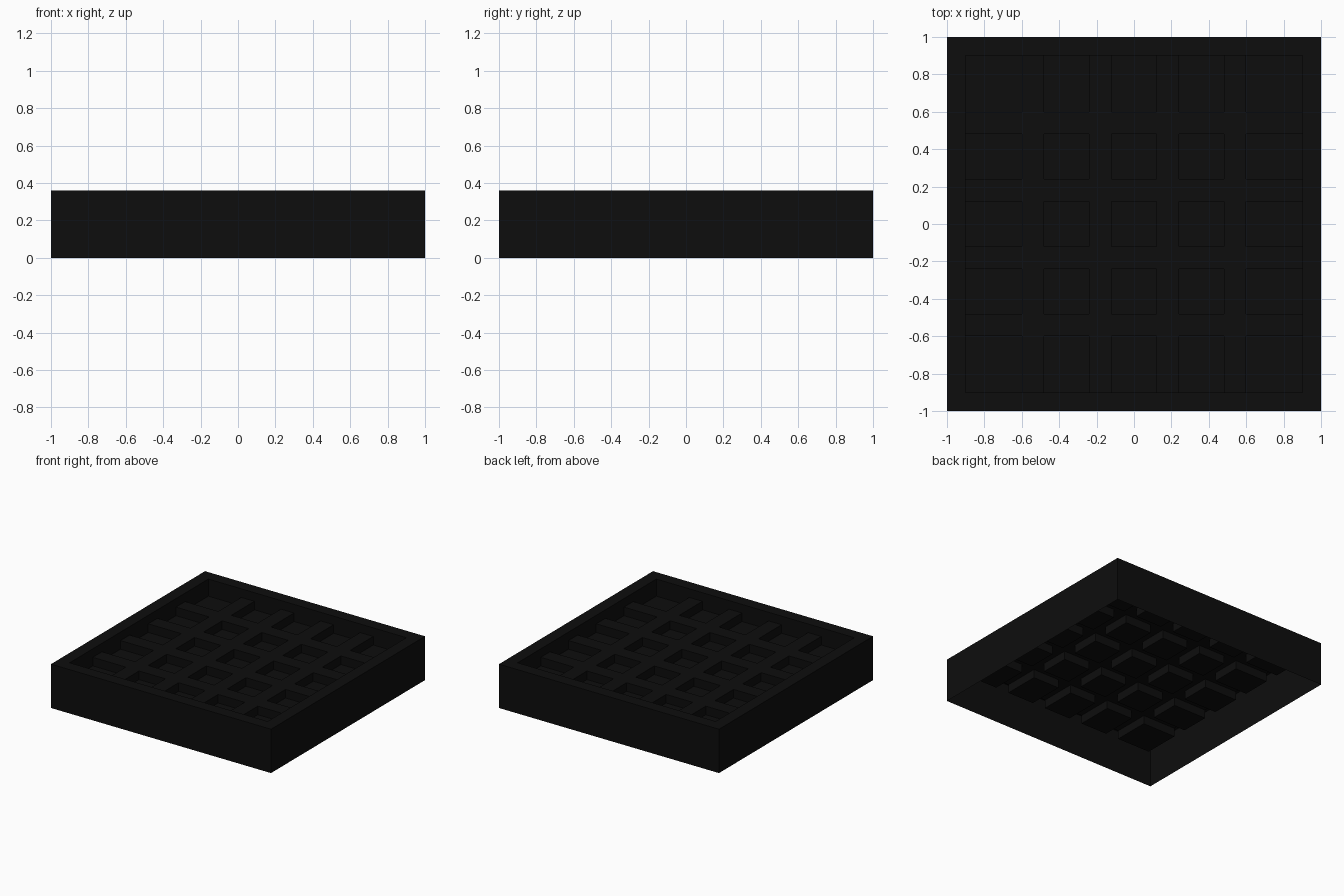
import bpy, bmesh

if "Cube" in bpy.data.objects:
    bpy.data.objects.remove(bpy.data.objects["Cube"])

RIM, RIB, FLOOR = 0.36, 0.29, 0.22
# grid lines: outer wall, rim edge, then alternating pockets and ribs
L = [-1, -0.9, -0.6, -0.48, -0.24, -0.12, 0.12, 0.24, 0.48, 0.6, 0.9, 1]
N = len(L) - 1


def height(i, j):
    """Level of a grid cell; outside the tray the wall drops to the ground."""
    if not (0 <= i < N and 0 <= j < N):
        return 0.0
    if i in (0, N - 1) or j in (0, N - 1):
        return RIM
    return FLOOR if i % 2 and j % 2 else RIB


bm = bmesh.new()


def quad(*pts):
    bm.faces.new([bm.verts.new(p) for p in pts])


# level faces of the rim, ribs and pockets
for i in range(N):
    for j in range(N):
        z = height(i, j)
        a, b, c, d = L[i], L[i + 1], L[j], L[j + 1]
        quad((a, c, z), (b, c, z), (b, d, z), (a, d, z))

# upright walls wherever neighbouring levels differ
for i in range(N + 1):
    for j in range(N):
        c, d = L[j], L[j + 1]
        p, q = height(i - 1, j), height(i, j)
        if p != q:
            quad((L[i], c, p), (L[i], c, q), (L[i], d, q), (L[i], d, p))
        p, q = height(j, i - 1), height(j, i)
        if p != q:
            quad((c, L[i], p), (d, L[i], p), (d, L[i], q), (c, L[i], q))

bmesh.ops.remove_doubles(bm, verts=bm.verts, dist=1e-4)
me = bpy.data.meshes.new("pocket_tray")
bm.to_mesh(me)
bm.free()
tray = bpy.data.objects.new("pocket_tray", me)
bpy.context.collection.objects.link(tray)

# black plastic
mat = bpy.data.materials.new("black_plastic")
mat.diffuse_color = (0.004, 0.004, 0.004, 1)
mat.use_nodes = True
mat.node_tree.nodes["Principled BSDF"].inputs["Base Color"].default_value = mat.diffuse_color
me.materials.append(mat)
